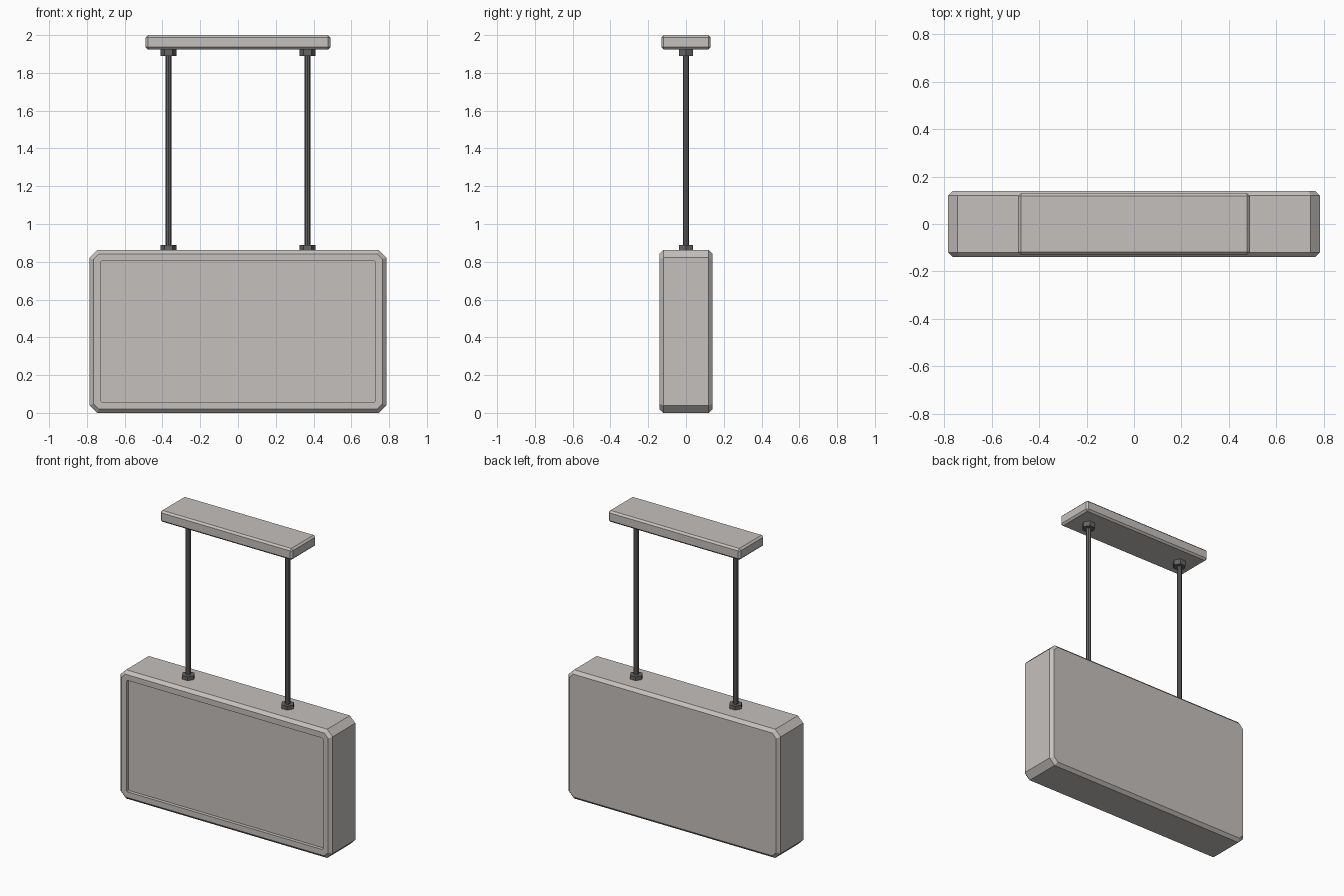
import bpy, bmesh, math
from mathutils import Matrix

if "Cube" in bpy.data.objects:
    bpy.data.objects.remove(bpy.data.objects["Cube"])


def material(name, rgb):
    m = bpy.data.materials.new(name)
    m.diffuse_color = (*rgb, 1)
    m.use_nodes = True
    m.node_tree.nodes["Principled BSDF"].inputs["Base Color"].default_value = m.diffuse_color
    return m


LIGHT = material("warm grey casing", (0.56, 0.53, 0.51))
DARK = material("dark grey metal", (0.13, 0.13, 0.13))


def finish(bm, name, mat):
    bmesh.ops.recalc_face_normals(bm, faces=bm.faces)
    me = bpy.data.meshes.new(name)
    bm.to_mesh(me)
    bm.free()
    me.materials.append(mat)
    ob = bpy.data.objects.new(name, me)
    bpy.context.collection.objects.link(ob)
    return ob


def box(size, centre):
    bm = bmesh.new()
    bmesh.ops.create_cube(bm, size=1, matrix=Matrix.Translation(centre) @ Matrix.Diagonal((*size, 1)))
    return bm


def rod(name, x, z0, z1, radius, sides):
    bm = bmesh.new()
    bmesh.ops.create_cone(bm, cap_ends=True, segments=sides, radius1=radius, radius2=radius,
                          depth=z1 - z0, matrix=Matrix.Translation((x, 0, (z0 + z1) / 2))
                          @ Matrix.Rotation(math.pi / 2, 4, 'Z'))
    return finish(bm, name, DARK)


def bevel(bm, edges, width):
    bmesh.ops.bevel(bm, geom=edges, offset=width, offset_type='OFFSET', segments=1,
                    profile=0.5, affect='EDGES')


# Sign box: cut the four corners, then chamfer the front and back rims
H = 0.862
bm = box((1.57, 0.28, H), (0, 0, H / 2))
bevel(bm, [e for e in bm.edges if abs(e.verts[0].co.y - e.verts[1].co.y) > 0.1], 0.04)
bevel(bm, [e for e in bm.edges if abs(e.verts[0].co.y - e.verts[1].co.y) < 0.01], 0.02)
bm.normal_update()

# Recessed panel on the front only
front = min(bm.faces, key=lambda f: f.calc_center_median().y)
bmesh.ops.inset_region(bm, faces=[front], thickness=0.038, use_even_offset=True)
bm.normal_update()
front = max((f for f in bm.faces if f.normal.y < -0.99), key=lambda f: f.calc_area())
bmesh.ops.inset_region(bm, faces=[front], thickness=0.0002, use_even_offset=True)
for v in front.verts:
    v.co.y += 0.022
finish(bm, "sign_box", LIGHT)

# Ceiling plate with chamfered edges
bm = box((0.978, 0.26, 0.076), (0, 0, 1.962))
bevel(bm, bm.edges[:], 0.012)
finish(bm, "ceiling_plate", LIGHT)

# Hanging rods with a hexagonal nut at each end
for side, x in (("left", -0.368), ("right", 0.368)):
    rod(side + "_hanging_rod", x, H - 0.005, 1.93, 0.016, 8)
    for end, z0, z1 in (("lower", H - 0.002, 0.888), ("upper", 1.89, 1.926)):
        nut = rod(f"{side}_{end}_nut", x, z0, z1, 0.042, 6)
        # points of the hexagon lie along x
        if max(v.co.x - x for v in nut.data.vertices) < 0.04:
            nut.data.transform(Matrix.Translation((x, 0, 0)) @ Matrix.Rotation(math.pi / 2, 4, 'Z')
                               @ Matrix.Translation((-x, 0, 0)))
